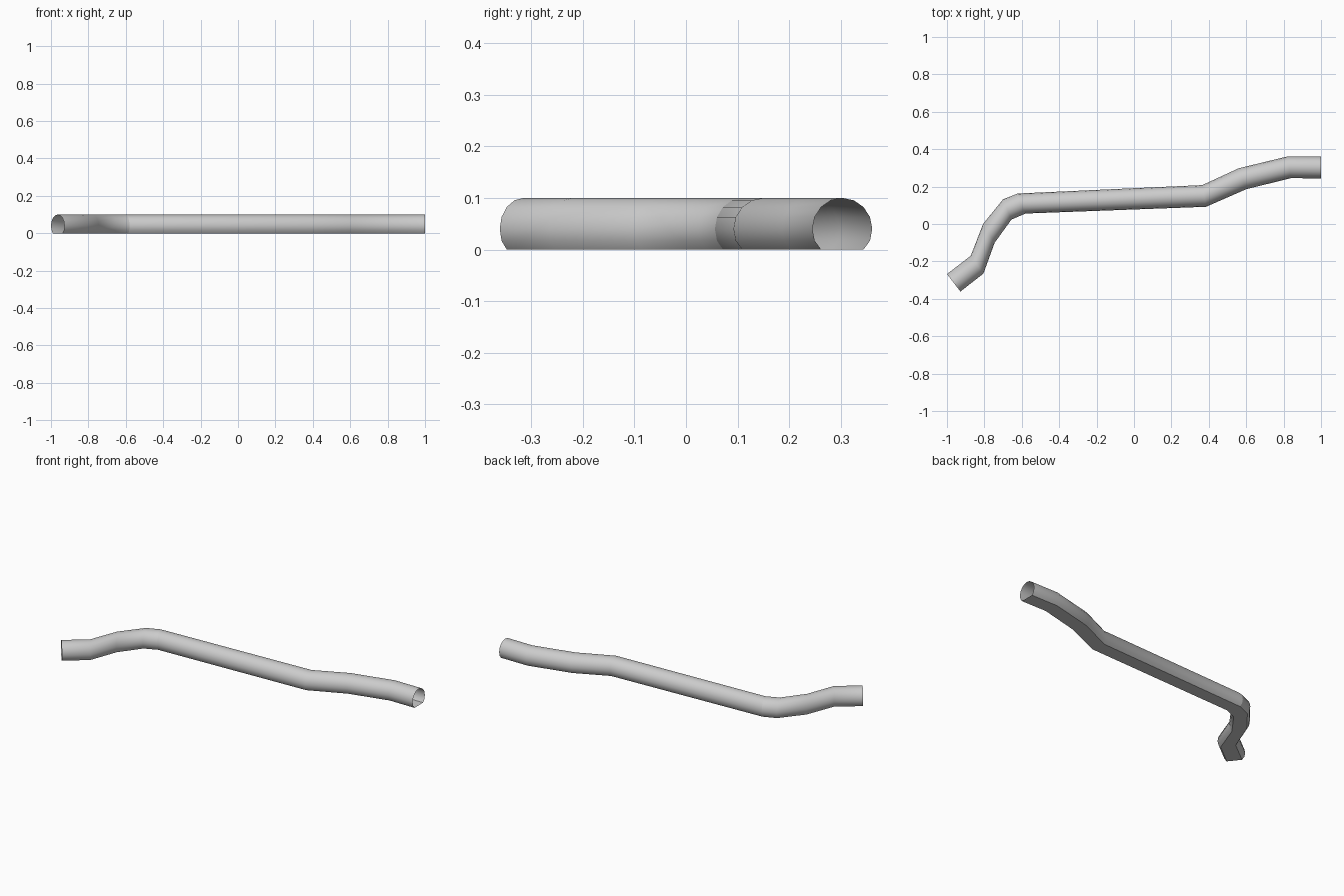
import bpy, bmesh, math

if "Cube" in bpy.data.objects:
    bpy.data.objects.remove(bpy.data.objects["Cube"])

SIDES = 16
R_Z, AXIS_Z = 0.06, 0.04   # round tube sunk into the ground, giving a flat floor

# Each station of the path: left edge and right edge of the tube seen from above
bend = [((-1.0, -0.268), (-0.928, -0.361)),
        ((-0.873, -0.17), (-0.805, -0.265)),
        ((-0.807, 0.0), (-0.745, -0.10)),
        ((-0.70, 0.132), (-0.655, 0.024)),
        ((-0.622, 0.163), (-0.58, 0.056))]
straight = [bend[-1],
            ((0.365, 0.208), (0.385, 0.092)),
            ((0.56, 0.298), (0.60, 0.186)),
            ((0.82, 0.361), (0.838, 0.245)),
            ((1.0, 0.361), (1.0, 0.244))]


def tunnel(name, stations):
    """Open-ended, single-walled tube with a flat floor through the stations."""
    bm = bmesh.new()
    rings = []
    for (lx, ly), (rx, ry) in stations:
        ring = []
        for i in range(SIDES):
            a = math.radians(-45) + 2 * math.pi * i / SIDES
            if a > math.radians(226):      # skip the part below the floor
                break
            t = 0.5 + 0.5 * math.cos(a)
            z = max(0.0, AXIS_Z + R_Z * math.sin(a))
            ring.append(bm.verts.new((lx + (rx - lx) * t, ly + (ry - ly) * t, z)))
        rings.append(ring)
    for a, b in zip(rings, rings[1:]):
        n = len(a)
        for i in range(n):
            j = (i + 1) % n
            bm.faces.new((a[i], b[i], b[j], a[j])).smooth = True
    bm.normal_update()
    # make sure the walls face outward
    if max(bm.faces, key=lambda f: f.calc_center_median().z).normal.z < 0:
        bmesh.ops.reverse_faces(bm, faces=bm.faces[:])
    mesh = bpy.data.meshes.new(name)
    bm.to_mesh(mesh)
    bm.free()
    obj = bpy.data.objects.new(name, mesh)
    bpy.context.collection.objects.link(obj)
    bpy.ops.object.select_all(action='DESELECT')
    obj.select_set(True)
    bpy.context.view_layer.objects.active = obj
    bpy.ops.object.shade_smooth_by_angle(angle=math.radians(50))


tunnel("bent_tunnel_section", bend)
tunnel("long_tunnel_section", straight)
